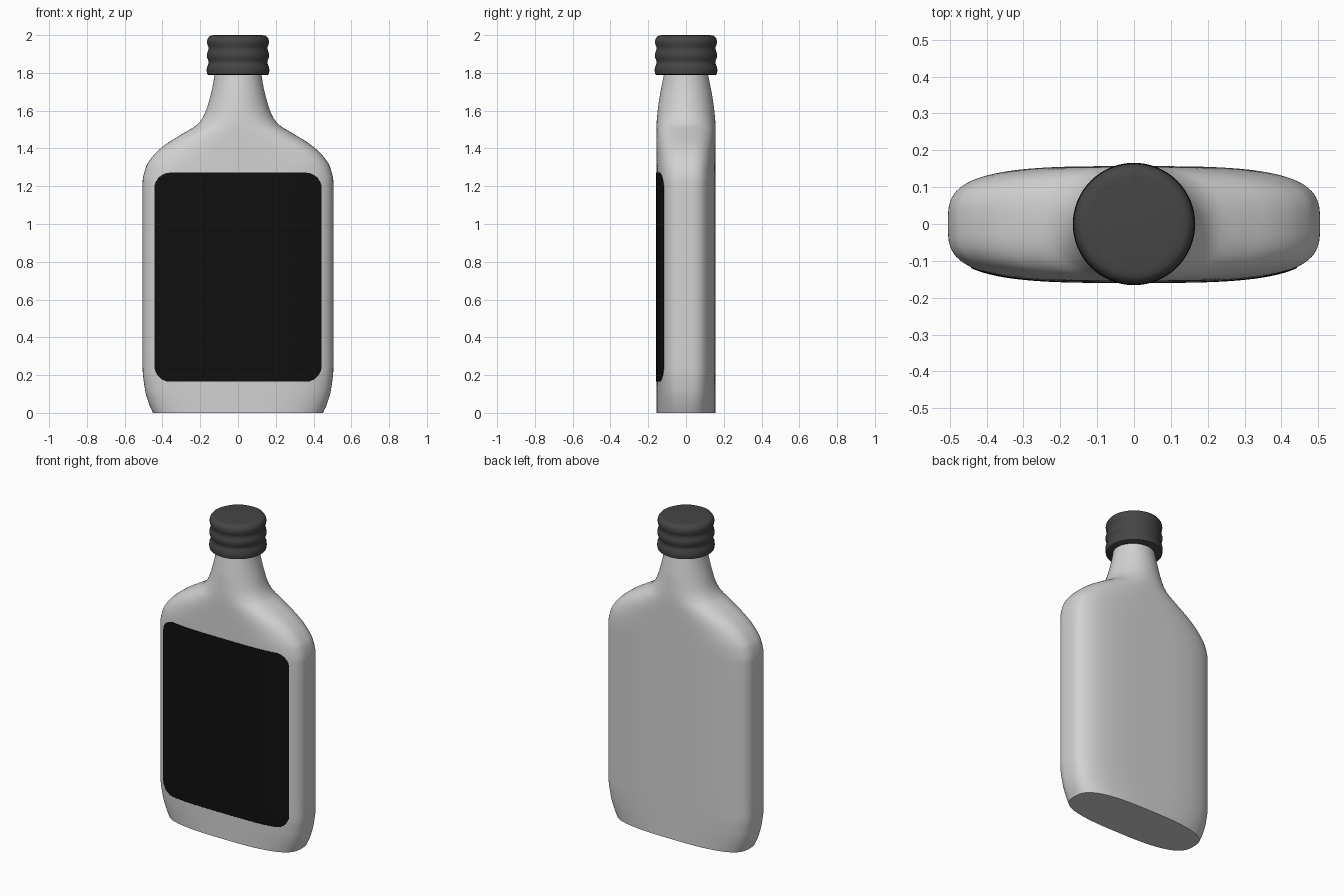
import bpy, math

cube = bpy.data.objects.get("Cube")
if cube:
    bpy.data.objects.remove(cube, do_unlink=True)


def material(name, value):
    m = bpy.data.materials.new(name)
    m.use_nodes = True
    col = (value, value, value, 1)
    m.diffuse_color = col
    m.node_tree.nodes["Principled BSDF"].inputs["Base Color"].default_value = col
    return m


glass = material("pale grey glass", 0.65)
cap_grey = material("dark grey plastic", 0.06)
black = material("black label", 0.005)


def make_object(name, verts, faces, mat, angle=40):
    me = bpy.data.meshes.new(name)
    me.from_pydata(verts, [], faces)
    me.materials.append(mat)
    ob = bpy.data.objects.new(name, me)
    bpy.context.collection.objects.link(ob)
    bpy.ops.object.select_all(action='DESELECT')
    ob.select_set(True)
    bpy.context.view_layer.objects.active = ob
    bpy.ops.object.shade_smooth_by_angle(angle=math.radians(angle))
    return ob


def loft(name, rings, mat):
    """Skin a stack of equal rings and close both ends."""
    n = len(rings[0])
    verts = [v for r in rings for v in r]
    faces = [(k * n + i, k * n + (i + 1) % n, (k + 1) * n + (i + 1) % n, (k + 1) * n + i)
             for k in range(len(rings) - 1) for i in range(n)]
    faces.append(tuple(reversed(range(n))))
    faces.append(tuple(range(len(verts) - n, len(verts))))
    return make_object(name, verts, faces, mat)


# Bottle sections: height, half width, half depth, squareness
SECTIONS = [
    (0.00, 0.450, 0.157, 2.9), (0.05, 0.472, 0.157, 3.0), (0.12, 0.492, 0.157, 3.2),
    (0.24, 0.505, 0.157, 3.4), (1.22, 0.505, 0.157, 3.4), (1.30, 0.488, 0.157, 3.3),
    (1.36, 0.450, 0.157, 3.1), (1.42, 0.385, 0.157, 2.9), (1.48, 0.290, 0.157, 2.6),
    (1.53, 0.212, 0.156, 2.3), (1.58, 0.178, 0.152, 2.1), (1.66, 0.151, 0.142, 2.0),
    (1.73, 0.134, 0.129, 2.0), (1.80, 0.123, 0.115, 2.0)]


def slope(i, c):
    """Tangent at a section, flat where the outline levels out."""
    if i in (0, len(SECTIONS) - 1):
        j = min(i, len(SECTIONS) - 2)
        return (SECTIONS[j + 1][c] - SECTIONS[j][c]) / (SECTIONS[j + 1][0] - SECTIONS[j][0])
    p, q, r = SECTIONS[i - 1:i + 2]
    d0, d1 = (q[c] - p[c]) / (q[0] - p[0]), (r[c] - q[c]) / (r[0] - q[0])
    return 0 if d0 * d1 <= 0 else 2 * d0 * d1 / (d0 + d1)


def section(z):
    i = max(k for k in range(len(SECTIONS) - 1) if SECTIONS[k][0] <= z or k == 0)
    s0, s1 = SECTIONS[i], SECTIONS[i + 1]
    h = s1[0] - s0[0]
    t = (z - s0[0]) / h
    return [(2 * t**3 - 3 * t**2 + 1) * s0[c] + (t**3 - 2 * t**2 + t) * h * slope(i, c)
            + (3 * t**2 - 2 * t**3) * s1[c] + (t**3 - t**2) * h * slope(i + 1, c)
            for c in (1, 2, 3)]


def bottle_ring(z, n=96):
    a, b, e = section(z)
    ring = []
    for k in range(n):
        t = 2 * math.pi * k / n
        c, s = math.cos(t), math.sin(t)
        ring.append((a * math.copysign(abs(c)**(2 / e), c),
                     b * math.copysign(abs(s)**(2 / e), s), z))
    return ring


# Glass bottle
heights = [0.24 * k / 12 for k in range(12)] + [0.24 + 0.98 * k / 8 for k in range(8)]
heights += [1.22 + 0.58 * k / 40 for k in range(41)]
loft("bottle", [bottle_ring(z) for z in heights], glass)

# Ribbed screw cap
CAP = [(1.79, 0.158), (1.793, 0.163), (1.81, 0.166), (1.83, 0.165), (1.845, 0.158),
       (1.857, 0.155), (1.868, 0.158), (1.882, 0.164), (1.897, 0.165), (1.911, 0.161),
       (1.925, 0.156), (1.938, 0.157), (1.95, 0.162), (1.965, 0.164), (1.98, 0.161),
       (1.992, 0.153), (1.998, 0.142), (2.0, 0.125)]
loft("screw_cap", [[(r * math.cos(2 * math.pi * k / 64), r * math.sin(2 * math.pi * k / 64), z)
                    for k in range(64)] for z, r in CAP], cap_grey)

# Rounded label wrapped over the front
LOW, HIGH, HALF, RAD, COLS = 0.165, 1.272, 0.443, 0.085, 48
corner = [RAD * (1 - math.cos(math.pi / 2 * k / 10)) for k in range(11)]
rows = [LOW + d for d in corner]
rows += [LOW + RAD + (HIGH - LOW - 2 * RAD) * k / 12 for k in range(1, 12)]
rows += [HIGH - d for d in reversed(corner)]
verts = []
for z in rows:
    d = max(0, RAD - min(z - LOW, HIGH - z))
    w = HALF - RAD + math.sqrt(max(0, RAD**2 - d**2))
    a, b, e = section(z)
    for k in range(COLS + 1):
        x = w * math.sin(math.pi / 2 * (2 * k / COLS - 1))
        y = -b * (1 - abs(x / a)**e)**(1 / e)
        verts.append((x, y - 0.003, z))
m = COLS + 1
faces = [(r * m + k, r * m + k + 1, (r + 1) * m + k + 1, (r + 1) * m + k)
         for r in range(len(rows) - 1) for k in range(COLS)]
label = make_object("front_label", verts, faces, black)
thick = label.modifiers.new("thickness", 'SOLIDIFY')
thick.thickness = 0.004
thick.offset = -1
